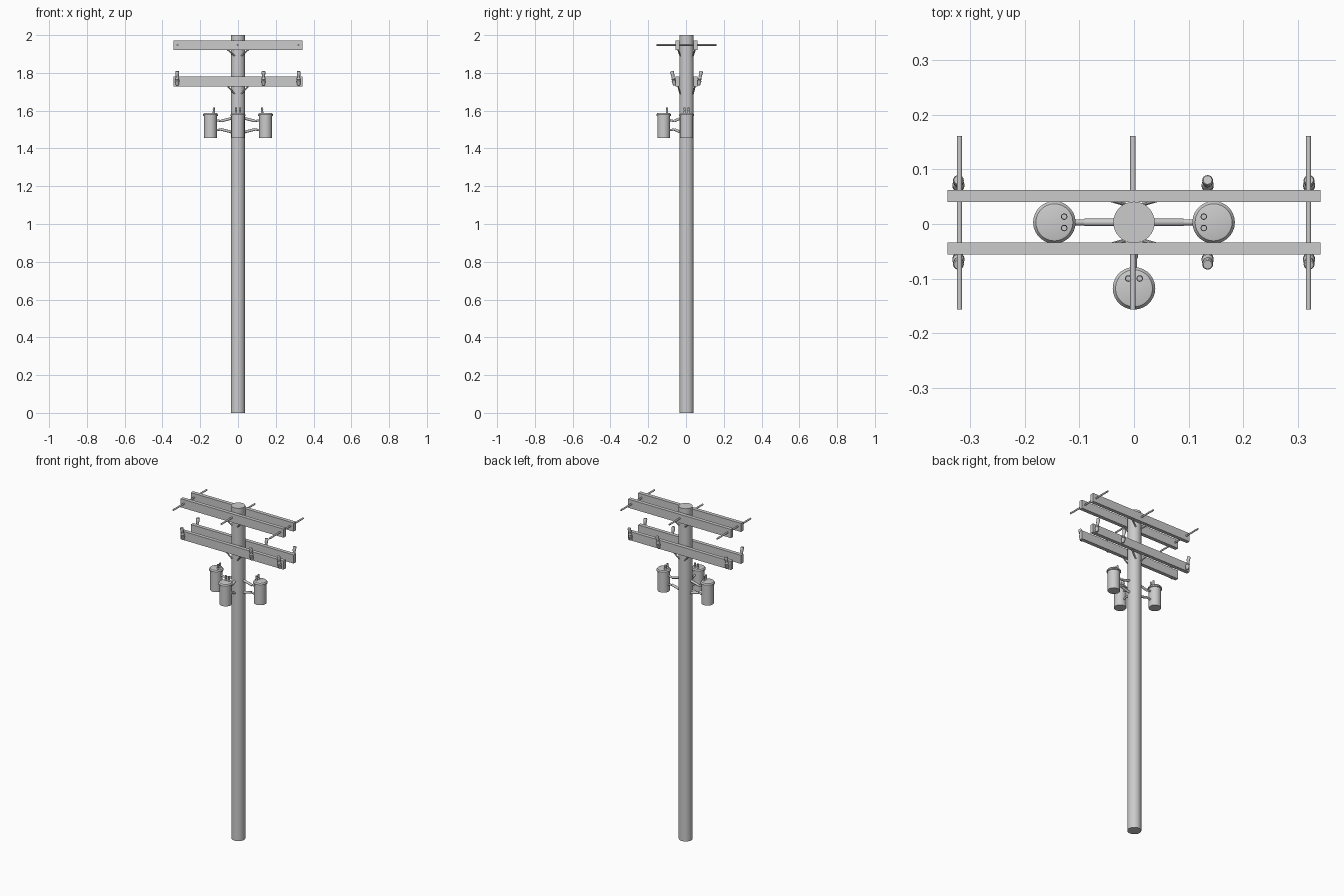
import bpy, bmesh, math
from mathutils import Vector, Matrix

if "Cube" in bpy.data.objects:
    bpy.data.objects.remove(bpy.data.objects["Cube"])

CY = 0.003  # pole axis in y


def finish(name, bm, smooth=True):
    bmesh.ops.recalc_face_normals(bm, faces=bm.faces)
    me = bpy.data.meshes.new(name)
    bm.to_mesh(me)
    bm.free()
    ob = bpy.data.objects.new(name, me)
    bpy.context.collection.objects.link(ob)
    if smooth:
        bpy.ops.object.select_all(action='DESELECT')
        ob.select_set(True)
        bpy.context.view_layer.objects.active = ob
        bpy.ops.object.shade_smooth_by_angle(angle=math.radians(35))
    return ob


def box(name, lo, hi):
    bm = bmesh.new()
    lo, hi = Vector(lo), Vector(hi)
    m = Matrix.Translation((lo + hi) / 2) @ Matrix.Diagonal((*(hi - lo), 1))
    bmesh.ops.create_cube(bm, size=1, matrix=m)
    return finish(name, bm, False)


def lathe(name, profile, base, axis=(0, 0, 1), sides=24):
    """Closed solid of revolution from (radius, height) points along an axis."""
    bm = bmesh.new()
    rot = Vector((0, 0, 1)).rotation_difference(Vector(axis).normalized())
    rings = []
    for r, h in profile:
        rings.append([bm.verts.new(Vector(base) + rot @ Vector((
            r * math.cos(2 * math.pi * i / sides), r * math.sin(2 * math.pi * i / sides), h)))
            for i in range(sides)])
    for a, b in zip(rings, rings[1:]):
        for i in range(sides):
            j = (i + 1) % sides
            bm.faces.new((a[i], a[j], b[j], b[i]))
    bm.faces.new(rings[0][::-1])
    bm.faces.new(rings[-1])
    return finish(name, bm)


def rod(name, a, b, r, sides=12):
    d = Vector(b) - Vector(a)
    return lathe(name, [(r, 0), (r, d.length)], a, d, sides)


# Pole
lathe("pole", [(0.038, 0), (0.038, 2)], (0, CY, 0), sides=32)

# Paired crossarms with their diagonal braces
for level, z0, z1, drop in (("upper", 1.92, 1.972, 0.03), ("lower", 1.728, 1.78, 0.04)):
    for side, s in (("front", -1), ("back", 1)):
        y0, y1 = sorted((CY + s * 0.037, CY + s * 0.059))
        box(f"{level}_{side}_crossarm", (-0.342, y0, z0), (0.342, y1, z1))
        for sx in (-1, 1):
            rod(f"{level}_{side}_brace", (sx * 0.018, CY + s * 0.034, z0 - drop),
                (sx * 0.056, CY + s * 0.045, z0 + 0.004), 0.004, 8)

# Rods through the upper crossarms
for x in (-0.32, -0.002, 0.32):
    rod("wire_rod", (x, -0.157, 1.948), (x, 0.161, 1.948), 0.005)

# Insulators leaning outward from the lower crossarms
INSULATOR = [(0.006, 0), (0.009, 0.004), (0.009, 0.014), (0.011, 0.018), (0.011, 0.026),
             (0.008, 0.030), (0.011, 0.035), (0.008, 0.040), (0.007, 0.048),
             (0.009, 0.054), (0.010, 0.074), (0.008, 0.078)]
for x in (-0.322, 0.135, 0.321):
    for s in (-1, 1):
        lathe("insulator", INSULATOR, (x, CY + s * 0.063, 1.733), (0, s * 0.19, 1), 16)

# Transformers: can, lid, bushings and two support arms each
CAN = [(0.034, 0), (0.034, 0.116), (0.039, 0.118), (0.039, 0.125), (0.034, 0.132),
       (0.031, 0.133)]
BUSHING = [(0.006, 0), (0.006, 0.010), (0.004, 0.013), (0.006, 0.017), (0.005, 0.030)]
for angle, dist in ((0, 0.146), (180, 0.146), (270, 0.121)):
    turn = Matrix.Translation((0, CY, 0)) @ Matrix.Rotation(math.radians(angle), 4, 'Z')
    lathe("transformer_can", CAN, turn @ Vector((dist, 0, 1.455)), sides=28)
    for s in (-1, 1):
        lathe("transformer_bushing", BUSHING,
              turn @ Vector((dist - 0.018, s * 0.0105, 1.586)), sides=12)
        # Support arms start wide on the pole and converge, then run level to the can
        mid = 1.523
        bend = dist - 0.056
        root = turn @ Vector((0.032, 0, mid + s * 0.037))
        elbow = turn @ Vector((bend, 0, mid + s * 0.022))
        end = turn @ Vector((dist - 0.03, 0, mid + s * 0.027))
        rod("support_arm", root, elbow, 0.007)
        rod("support_arm_tip", elbow, end, 0.0055)
